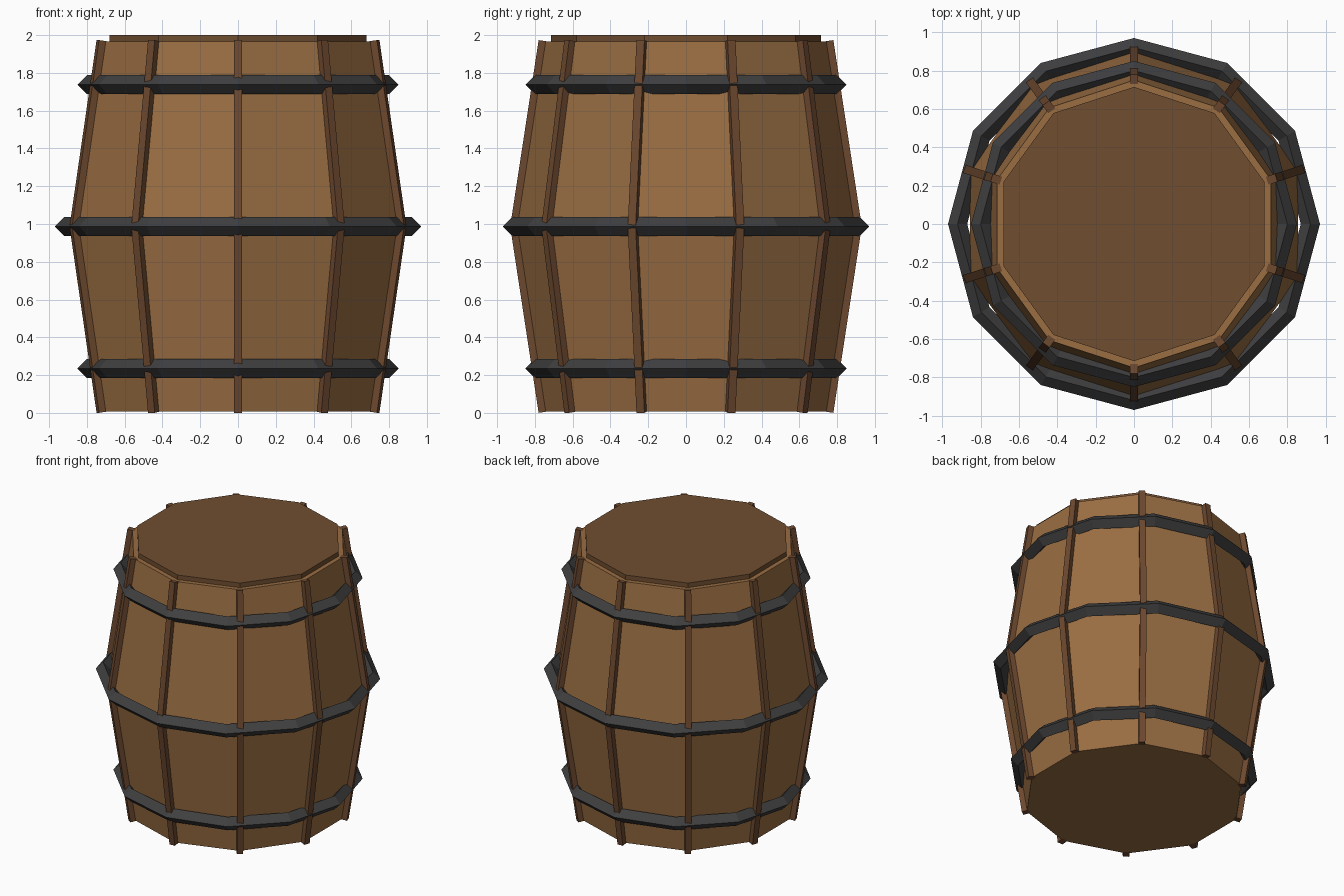
import bpy, bmesh
from math import sin, cos, pi, atan2, hypot
from mathutils import Matrix

if "Cube" in bpy.data.objects:
    bpy.data.objects.remove(bpy.data.objects["Cube"])

SIDES = 10
MID_Z = 0.987


def material(name, rgb):
    m = bpy.data.materials.new(name)
    m.diffuse_color = (*rgb, 1)
    m.use_nodes = True
    m.node_tree.nodes["Principled BSDF"].inputs["Base Color"].default_value = m.diffuse_color
    return m


WOOD = material("light_wood", (0.32, 0.155, 0.055))
DARK = material("dark_wood", (0.16, 0.075, 0.03))
BATTEN = material("batten_wood", (0.15, 0.065, 0.028))
IRON = material("iron", (0.05, 0.05, 0.052))


def finish(bm, name, mat):
    bmesh.ops.recalc_face_normals(bm, faces=bm.faces)
    me = bpy.data.meshes.new(name)
    bm.to_mesh(me)
    bm.free()
    me.materials.append(mat)
    ob = bpy.data.objects.new(name, me)
    bpy.context.collection.objects.link(ob)
    return ob


def lathe(name, profile, mat, sides, closed=False):
    """Turn (radius, z) points round z; open profiles get end caps."""
    bm = bmesh.new()
    rings = []
    for r, z in profile:
        angles = [pi / 2 + 2 * pi * i / sides for i in range(sides)]
        rings.append([bm.verts.new((r * cos(a), r * sin(a), z)) for a in angles])
    pairs = list(zip(rings, rings[1:]))
    if closed:
        pairs.append((rings[-1], rings[0]))
    else:
        bm.faces.new(rings[0])
        bm.faces.new(rings[-1])
    for lo, hi in pairs:
        for i in range(sides):
            j = (i + 1) % sides
            bm.faces.new((lo[i], lo[j], hi[j], hi[i]))
    return finish(bm, name, mat)


# Bulging body and lid
R_END, R_MID, Z0, Z1 = 0.75, 0.90, 0.008, 1.966
lathe("barrel_body", [(R_END, Z0), (R_MID, MID_Z), (R_END, Z1)], WOOD, SIDES)
lathe("lid", [(0.715, 1.93), (0.715, 2.0)], DARK, SIDES)

# Diamond-section iron hoops
for name, r, z in (("lower_hoop", 0.80, 0.235), ("middle_hoop", 0.92, MID_Z),
                   ("upper_hoop", 0.80, 1.738)):
    d = 0.05
    lathe(name, [(r + d, z), (r, z + d), (r - d, z), (r, z - d)], IRON, 12, True)

# Straight battens over each seam, one below and one above the middle
for i in range(SIDES):
    ang = pi / 2 + 2 * pi * i / SIDES
    for part, z_end in (("lower", 0.0045), ("upper", 1.9695)):
        dr, dz = R_MID - R_END, abs(MID_Z - z_end)
        tilt = atan2(dr, dz) * (1 if part == "lower" else -1)
        bm = bmesh.new()
        bmesh.ops.create_cube(bm, size=1)
        mat = (Matrix.Rotation(ang, 4, 'Z')
               @ Matrix.Translation(((R_END + R_MID) / 2 + 0.003, 0, (MID_Z + z_end) / 2))
               @ Matrix.Rotation(tilt, 4, 'Y')
               @ Matrix.Diagonal((0.055, 0.044, hypot(dr, dz), 1)))
        bmesh.ops.transform(bm, matrix=mat, verts=bm.verts)
        finish(bm, f"{part}_batten_{i + 1}", BATTEN)
